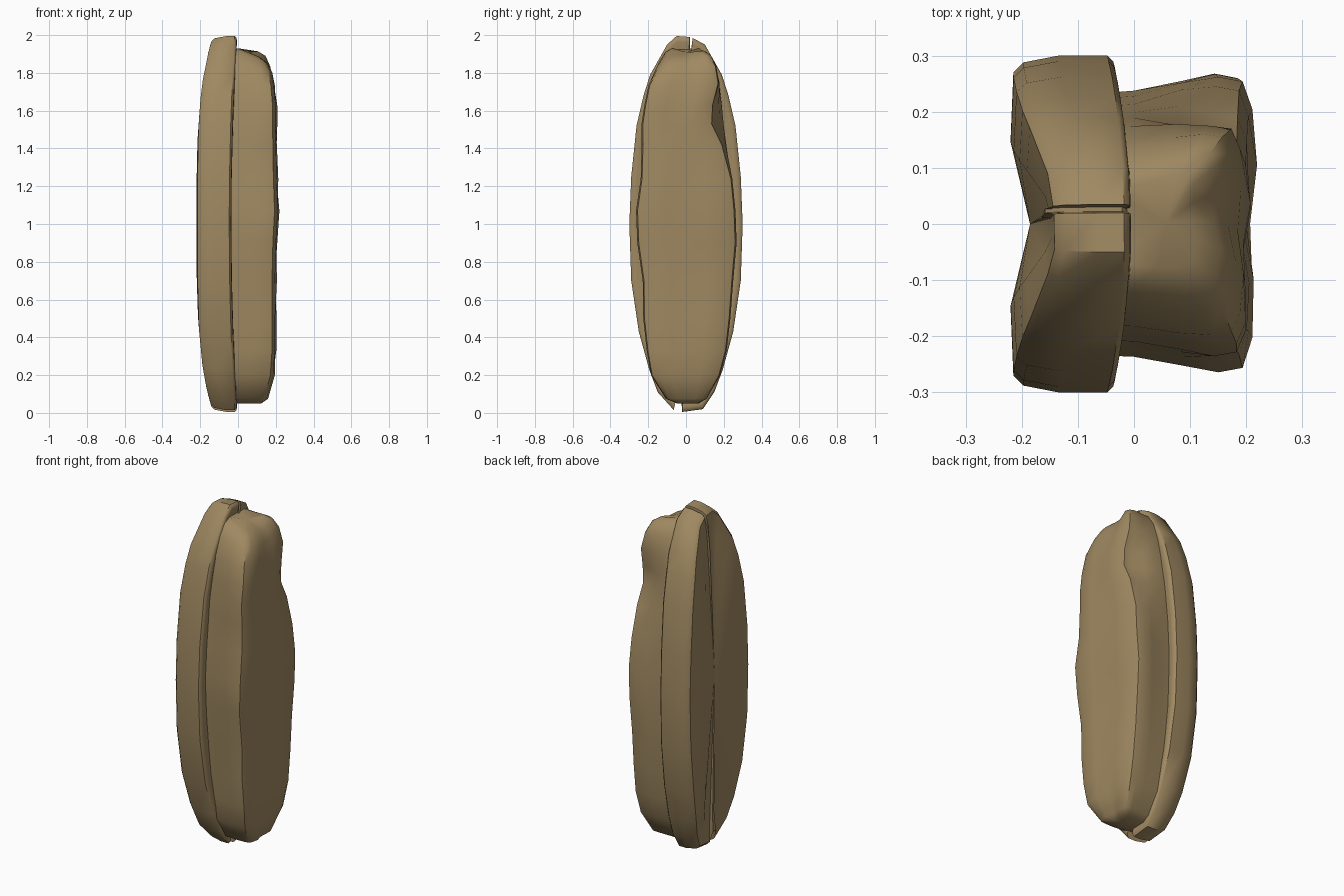
import bpy, bmesh, math

tan = bpy.data.materials.new("dry tan")
tan.diffuse_color = (0.35, 0.25, 0.12, 1)


def loft(name, rings):
    """Skin closed rings of equal length and cap both ends."""
    bm = bmesh.new()
    vs = [[bm.verts.new(p) for p in r] for r in rings]
    for a, b in zip(vs, vs[1:]):
        for i in range(len(a)):
            j = (i + 1) % len(a)
            bm.faces.new((a[i], a[j], b[j], b[i]))
    for r in (vs[0], vs[-1]):
        c = bm.verts.new(sum((v.co for v in r), r[0].co * 0) / len(r))
        for i in range(len(r)):
            bm.faces.new((r[i], r[(i + 1) % len(r)], c))
    bmesh.ops.recalc_face_normals(bm, faces=bm.faces)
    me = bpy.data.meshes.new(name)
    bm.to_mesh(me)
    bm.free()
    ob = bpy.data.objects.new(name, me)
    bpy.context.collection.objects.link(ob)
    me.materials.append(tan)
    bpy.ops.object.select_all(action='DESELECT')
    ob.select_set(True)
    bpy.context.view_layer.objects.active = ob
    bpy.ops.object.shade_smooth_by_angle(angle=math.radians(42))
    return ob


# Outer shell: oval outline with a small split at the top and the bottom
outline = [(0.035, 1.985)]
side = [(0.10, 1.95), (0.19, 1.79), (0.225, 1.68), (0.262, 1.52), (0.29, 1.25),
        (0.30, 1.0), (0.29, 0.7), (0.25, 0.43), (0.195, 0.23), (0.15, 0.11)]
outline += side + [(0.09, 0.02), (-0.02, 0.005), (-0.025, 0.07), (-0.055, 0.07), (-0.065, 0.015)]
outline += [(-y, z) for y, z in reversed(side)]
outline += [(-0.05, 1.995), (0.02, 1.99), (0.022, 1.93), (0.03, 1.93)]


def shell_ring(scale, left, inset):
    ring = []
    for y, z in outline:
        t = abs(z - 1) ** 2
        x = (-0.215 + 0.075 * t ** 2 + inset) if left else (-0.035 + 0.03 * t - inset)
        ring.append((x, y * scale, 1 + (z - 1) * (1 - (1 - scale) * 0.3)))
    return ring


loft("outer_shell", [shell_ring(0.5, True, -0.005), shell_ring(0.90, True, 0),
                     shell_ring(0.96, True, 0.018), shell_ring(1, True, 0.08),
                     shell_ring(1, False, 0.012), shell_ring(0.965, False, 0.002),
                     shell_ring(0.90, False, 0), shell_ring(0.75, False, 0.015)])

# Lumpy inner body: z, front y, back y near shell, back y at outer face, outer x
levels = [(0.05, -0.05, 0.07, 0.06, 0.12), (0.075, -0.11, 0.11, 0.11, 0.155),
          (0.20, -0.19, 0.18, 0.18, 0.19), (0.33, -0.205, 0.205, 0.215, 0.20),
          (0.50, -0.222, 0.225, 0.235, 0.20), (0.70, -0.235, 0.24, 0.25, 0.20),
          (0.90, -0.255, 0.245, 0.268, 0.205), (1.07, -0.26, 0.245, 0.262, 0.215),
          (1.24, -0.245, 0.235, 0.245, 0.208), (1.42, -0.235, 0.22, 0.195, 0.205),
          (1.53, -0.23, 0.205, 0.14, 0.203), (1.63, -0.215, 0.195, 0.145, 0.203),
          (1.75, -0.20, 0.18, 0.175, 0.193), (1.85, -0.16, 0.15, 0.16, 0.175),
          (1.91, -0.12, 0.11, 0.13, 0.15), (1.93, -0.08, 0.07, 0.09, 0.11)]
rings = []
for z, f, bi, bo, x in levels:
    m = (f + bo) / 2
    h = (bo - f) / 2
    w = 0.006 * math.sin(z * 11)
    fo = f + w
    pts = [(-0.06, f * 0.9), (0.0, f * 0.91), (x * 0.4, f * 0.97), (x * 0.7, fo),
           (x * 0.9, fo * 0.97), (x - 0.004, m - h * 0.78), (x + w, m - h * 0.4),
           (x - 0.008, m), (x - w, m + h * 0.4), (x - 0.004, m + h * 0.78),
           (x * 0.9, bo * 0.97), (x * 0.7, bo), (x * 0.4, bi + (bo - bi) * 0.4),
           (0.0, bi * 0.97), (-0.06, bi * 0.95)]
    ring = []
    for px, py in pts:
        # the crown dips between a front ridge and a back lobe, and falls toward the front
        top = max(0, (z - 1.7) / 0.23)
        dz = -0.05 * top * max(0, px) / 0.2 * (1.6 if py < 0.07 else 0.6)
        ring.append((px, py, z + dz))
    rings.append(ring)
loft("inner_body", rings)
